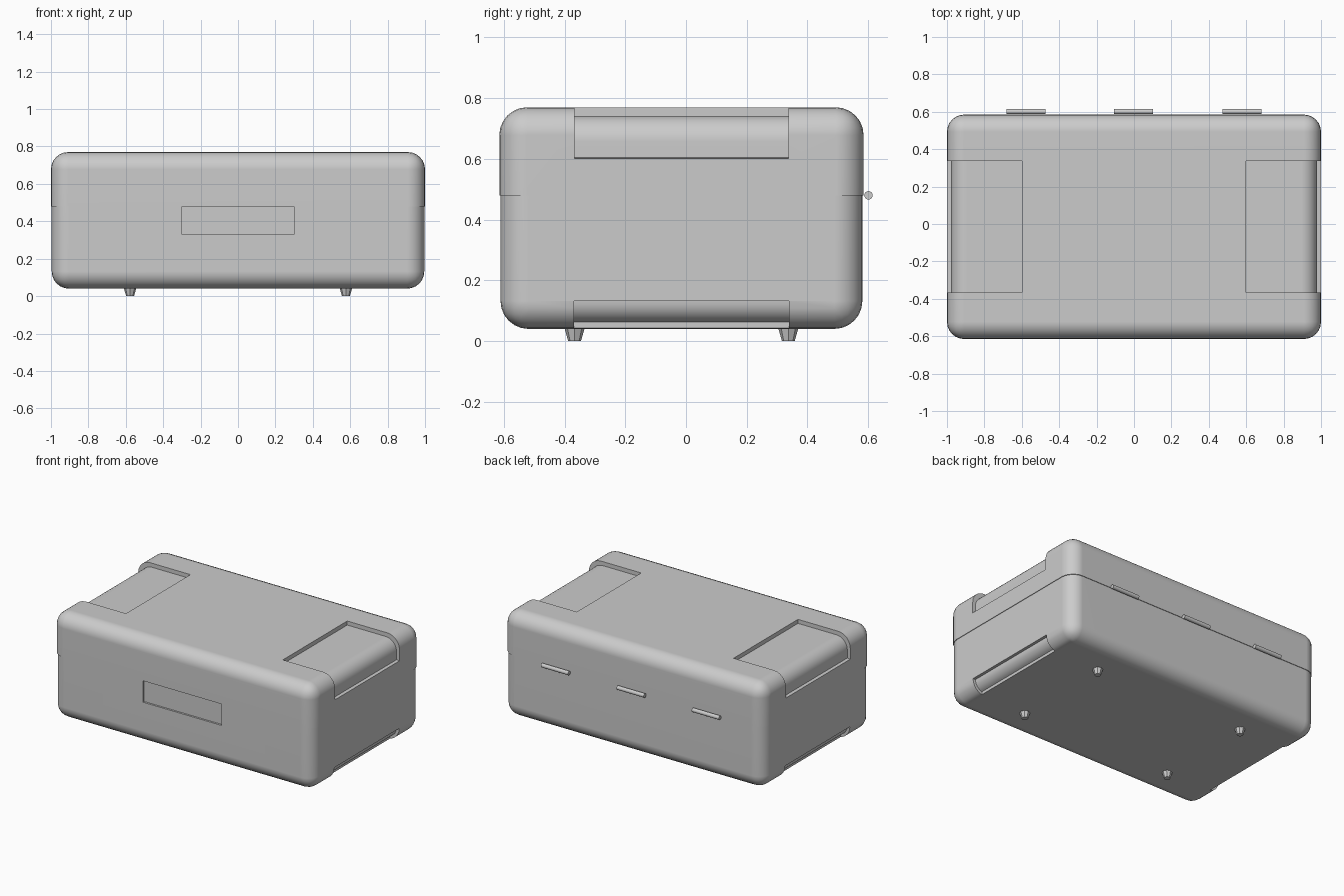
import bpy, bmesh
from math import sin, cos, pi, radians
from mathutils import Vector, Matrix

if "Cube" in bpy.data.objects:
    bpy.data.objects.remove(bpy.data.objects["Cube"])

YC = -0.015            # case centre in y (hinges stick out behind)
SEAM = 0.48
Z0, Z1 = 0.04, 0.77


def make_object(name, bm):
    bmesh.ops.recalc_face_normals(bm, faces=bm.faces)
    mesh = bpy.data.meshes.new(name)
    bm.to_mesh(mesh)
    bm.free()
    ob = bpy.data.objects.new(name, mesh)
    bpy.context.collection.objects.link(ob)
    return ob


def activate(ob):
    bpy.ops.object.select_all(action='DESELECT')
    ob.select_set(True)
    bpy.context.view_layer.objects.active = ob


def case_half(name, inset, upper):
    """Rounded box cut at the seam, keeping one half."""
    bm = bmesh.new()
    bmesh.ops.create_cube(bm, size=1)
    bmesh.ops.scale(bm, vec=(2 - 2 * inset, 1.2 - 2 * inset, Z1 - Z0), verts=bm.verts)
    bmesh.ops.translate(bm, vec=(0, YC, (Z0 + Z1) / 2), verts=bm.verts)
    bmesh.ops.bevel(bm, geom=bm.edges[:], offset=0.092, segments=6,
                    profile=0.5, affect='EDGES')
    geom = bm.verts[:] + bm.edges[:] + bm.faces[:]
    bmesh.ops.bisect_plane(bm, geom=geom, plane_co=(0, 0, SEAM), plane_no=(0, 0, 1),
                           clear_inner=upper, clear_outer=not upper)
    bmesh.ops.holes_fill(bm, edges=[e for e in bm.edges if e.is_boundary], sides=0)
    return make_object(name, bm)


def prism(name, profile, y0, y1, side=1):
    """Extrude an x-z profile along y."""
    bm = bmesh.new()
    face = bm.faces.new([bm.verts.new((side * x, y0, z)) for x, z in profile])
    ext = bmesh.ops.extrude_face_region(bm, geom=[face])
    verts = [g for g in ext['geom'] if isinstance(g, bmesh.types.BMVert)]
    bmesh.ops.translate(bm, vec=(0, y1 - y0, 0), verts=verts)
    ob = make_object(name, bm)
    ob.hide_render = True
    return ob


def cut(target, cutter):
    mod = target.modifiers.new("cut", 'BOOLEAN')
    mod.operation = 'DIFFERENCE'
    mod.solver = 'EXACT'
    mod.object = cutter
    activate(target)
    bpy.ops.object.modifier_apply(modifier=mod.name)
    bpy.data.objects.remove(cutter)


def smooth(ob):
    activate(ob)
    bpy.ops.object.shade_smooth_by_angle(angle=radians(30))


def arc(cx, cz, r, a0, a1, n=8):
    return [(cx + r * cos(a0 + (a1 - a0) * i / n), cz + r * sin(a0 + (a1 - a0) * i / n))
            for i in range(n + 1)]


# Case halves
lid = case_half("lid", 0.0, True)
base = case_half("base", 0.004, False)

# Stepped recesses wrapping over the upper and lower side edges
top_profile = ([(0.60, 0.85), (0.60, 0.742)]
               + arc(0.893, 0.657, 0.085, pi / 2, 0)
               + [(0.978, 0.604), (1.1, 0.59), (1.1, 0.85)])
low_profile = ([(0.925, 0.0)]
               + arc(0.904, 0.132, 0.072, -pi / 2 + 0.295, 0)
               + [(1.1, 0.132), (1.1, 0.0)])
for side in (1, -1):
    cut(lid, prism("recess_cutter", top_profile, YC - 0.352, YC + 0.352, side))
    cut(base, prism("groove_cutter", low_profile, YC - 0.354, YC + 0.354, side))

# Latch recess on the front
latch = [(-0.3, 0.33), (0.3, 0.33), (0.3, 0.52), (-0.3, 0.52)]
cut(base, prism("latch_cutter", latch, -0.7, -0.598))
for ob in (lid, base):
    smooth(ob)
    ob.modifiers.new("flat normals", 'WEIGHTED_NORMAL').keep_sharp = True

# Hinge barrels on the back
for name, x in (("left", -0.577), ("middle", -0.002), ("right", 0.577)):
    bm = bmesh.new()
    bmesh.ops.create_cone(bm, cap_ends=True, segments=16, radius1=0.014, radius2=0.014,
                          depth=0.208,
                          matrix=Matrix.Translation((x, 0.601, SEAM))
                          @ Matrix.Rotation(pi / 2, 4, 'Y'))
    smooth(make_object("hinge_" + name, bm))

# Tapered feet
for fx in (-0.577, 0.577):
    for fy in (-0.352, 0.352):
        bm = bmesh.new()
        bmesh.ops.create_cone(bm, cap_ends=True, segments=8, radius1=0.021, radius2=0.034,
                              depth=0.045,
                              matrix=Matrix.Translation((fx, YC + fy, 0.0225)))
        make_object("foot_%s_%s" % ("back" if fy > 0 else "front",
                                    "right" if fx > 0 else "left"), bm)
